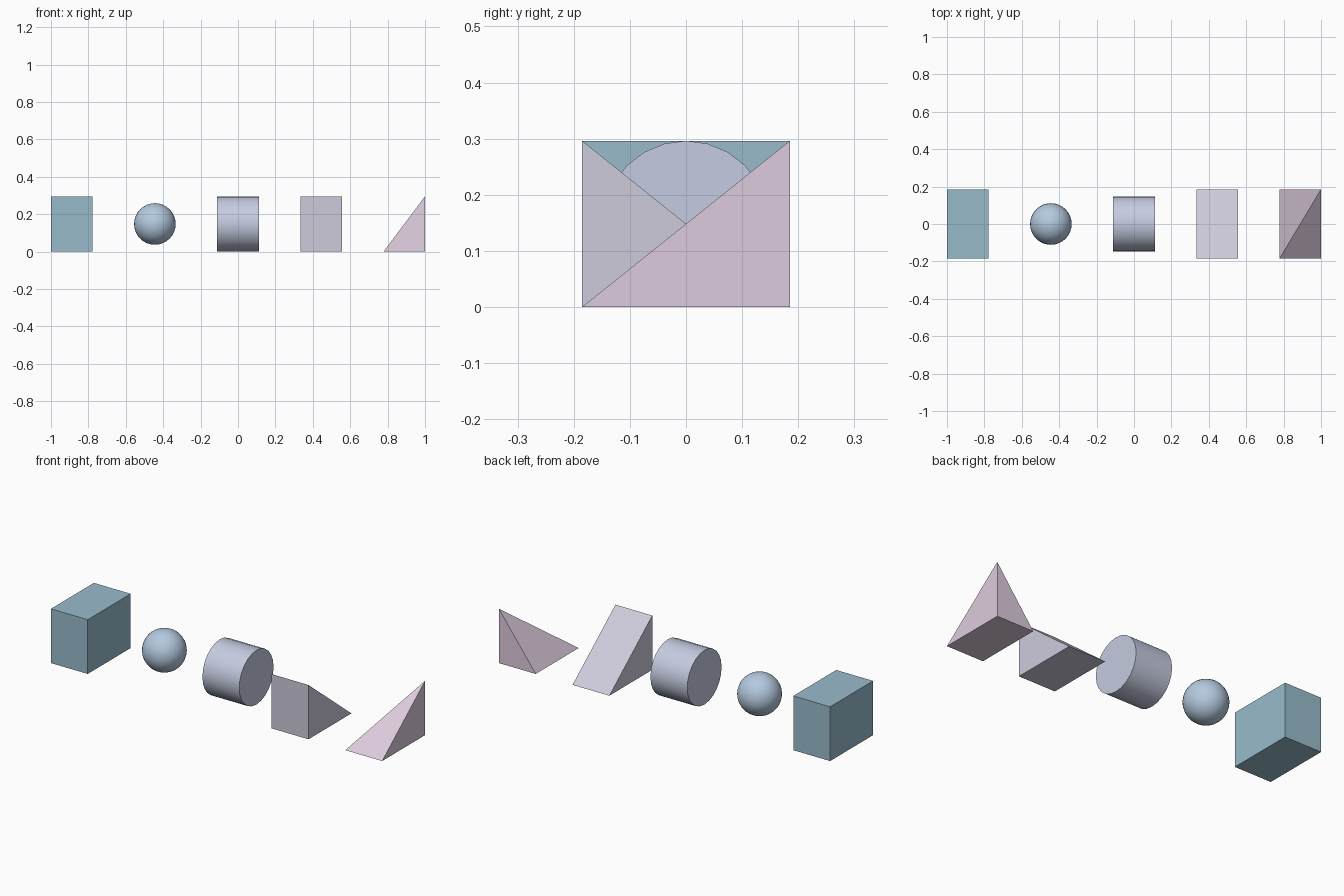
import bpy, bmesh, math
from mathutils import Matrix

if "Cube" in bpy.data.objects:
    bpy.data.objects.remove(bpy.data.objects["Cube"])

U = 2 / 27                      # solids are 3 x 5 x 4 units, spaced 6 apart
W, D, H = 3 * U, 5 * U, 4 * U


def slot(i):
    return (i - 2) * 6 * U


def add_solid(name, index, color, build, smooth=False):
    bm = bmesh.new()
    build(bm)
    bmesh.ops.recalc_face_normals(bm, faces=bm.faces)
    mesh = bpy.data.meshes.new(name)
    bm.to_mesh(mesh)
    bm.free()
    obj = bpy.data.objects.new(name, mesh)
    bpy.context.collection.objects.link(obj)
    obj.location = (slot(index), 0, H / 2)
    mat = bpy.data.materials.new(name + "_color")
    mat.diffuse_color = (*color, 1)
    mat.use_nodes = True
    mat.node_tree.nodes["Principled BSDF"].inputs["Base Color"].default_value = mat.diffuse_color
    mesh.materials.append(mat)
    if smooth:
        bpy.ops.object.select_all(action='DESELECT')
        obj.select_set(True)
        bpy.context.view_layer.objects.active = obj
        bpy.ops.object.shade_smooth_by_angle(angle=math.radians(35))


def hull(signs):
    # convex solid from chosen corners of the 3 x 5 x 4 box
    def build(bm):
        verts = [bm.verts.new((x * W / 2, y * D / 2, z * H / 2)) for x, y, z in signs]
        bmesh.ops.convex_hull(bm, input=verts)
        bmesh.ops.dissolve_limit(bm, angle_limit=0.01, verts=bm.verts, edges=bm.edges)
    return build


def ball(bm):
    bmesh.ops.create_uvsphere(bm, u_segments=32, v_segments=16, radius=W / 2)


def drum(bm):
    bmesh.ops.create_cone(bm, cap_ends=True, segments=24, radius1=H / 2, radius2=H / 2,
                          depth=W, matrix=Matrix.Rotation(math.pi / 2, 4, 'Y'))


base = [(x, y, -1) for x in (-1, 1) for y in (-1, 1)]
top = [(x, y, 1) for x in (-1, 1) for y in (-1, 1)]

# Box
add_solid("box", 0, (0.32, 0.50, 0.60), hull(base + top))
# Ball
add_solid("sphere", 1, (0.46, 0.59, 0.74), ball, smooth=True)
# Cylinder lying along x
add_solid("cylinder", 2, (0.56, 0.60, 0.75), drum, smooth=True)
# Ramp, tall at the front
add_solid("wedge", 3, (0.62, 0.60, 0.72), hull(base + [(-1, -1, 1), (1, -1, 1)]))
# Pyramid with its apex over the back right corner
add_solid("corner_pyramid", 4, (0.72, 0.60, 0.72), hull(base + [(1, 1, 1)]))
